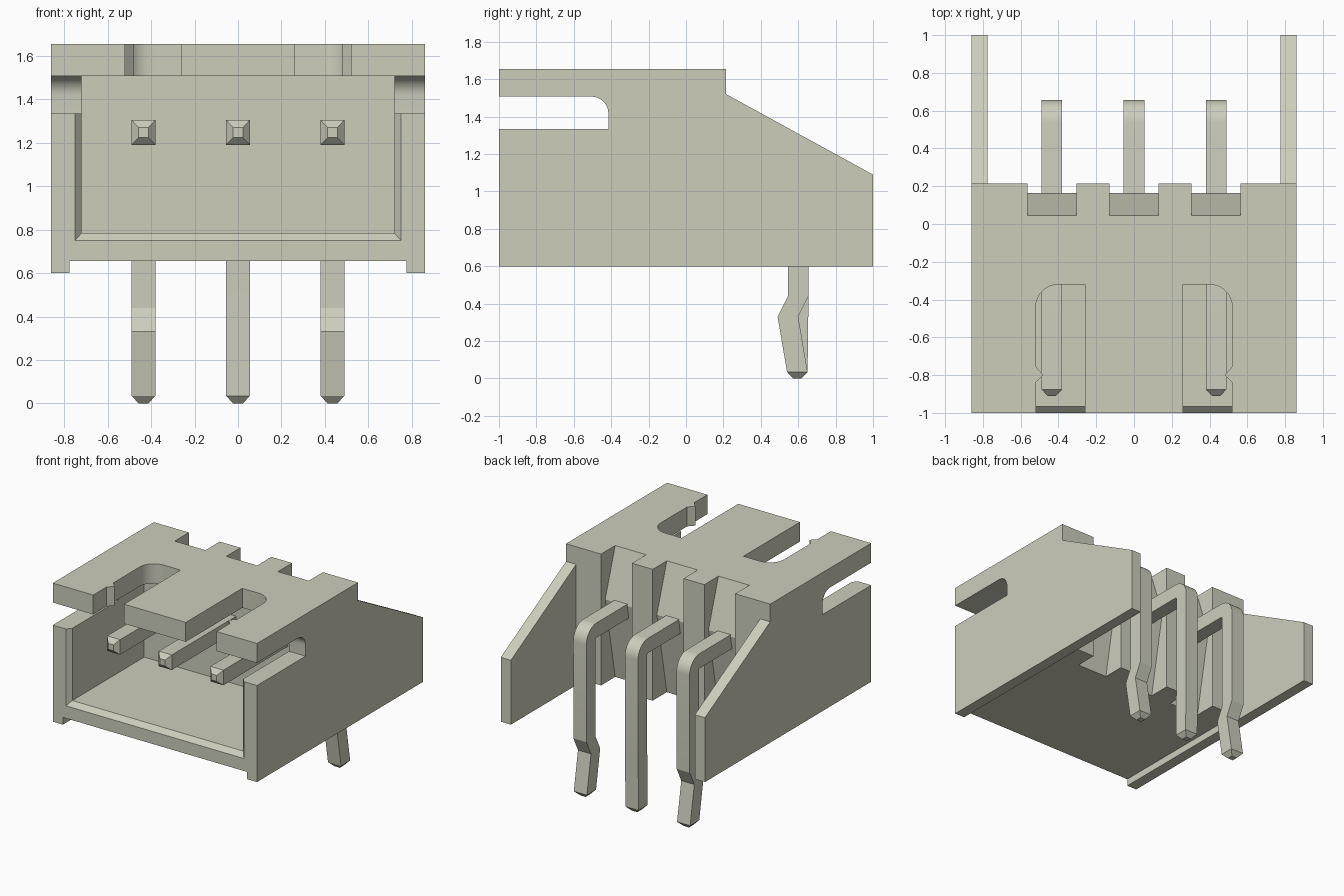
import bpy, bmesh, math
from mathutils import Vector

cube = bpy.data.objects.get("Cube")
if cube:
    bpy.data.objects.remove(cube, do_unlink=True)

# One pale plastic colour for everything
mat = bpy.data.materials.new("pale_olive_grey")
COL = (0.61, 0.617, 0.50, 1.0)
mat.diffuse_color = COL
mat.use_nodes = True
mat.node_tree.nodes["Principled BSDF"].inputs["Base Color"].default_value = COL


def loft(name, rings):
    """Join equal-length rings of points into a closed solid."""
    bm = bmesh.new()
    loops = [[bm.verts.new(p) for p in ring] for ring in rings]
    n = len(loops[0])
    for a, b in zip(loops, loops[1:]):
        for i in range(n):
            j = (i + 1) % n
            bm.faces.new((a[i], a[j], b[j], b[i]))
    bm.faces.new(loops[0])
    bm.faces.new(loops[-1])
    bmesh.ops.recalc_face_normals(bm, faces=bm.faces[:])
    mesh = bpy.data.meshes.new(name)
    bm.to_mesh(mesh)
    bm.free()
    mesh.materials.append(mat)
    ob = bpy.data.objects.new(name, mesh)
    bpy.context.collection.objects.link(ob)
    return ob


def extrude_x(name, yz, x0, x1):
    return loft(name, [[(x, y, z) for y, z in yz] for x in (x0, x1)])


def extrude_z(name, xy, z0, z1):
    return loft(name, [[(x, y, z) for x, y in xy] for z in (z0, z1)])


def box(name, x, y, z):
    return extrude_x(name, [(y[0], z[0]), (y[1], z[0]), (y[1], z[1]), (y[0], z[1])], *x)


def arc(cx, cy, r, a0, a1, n=8):
    return [(cx + r * math.cos(math.radians(a0 + (a1 - a0) * i / n)),
             cy + r * math.sin(math.radians(a0 + (a1 - a0) * i / n))) for i in range(n + 1)]


def select_only(ob):
    bpy.ops.object.select_all(action='DESELECT')
    ob.select_set(True)
    bpy.context.view_layer.objects.active = ob


def cut(ob, cutter):
    select_only(ob)
    mod = ob.modifiers.new("cut", 'BOOLEAN')
    mod.operation, mod.solver, mod.object = 'DIFFERENCE', 'EXACT', cutter
    bpy.ops.object.modifier_apply(modifier=mod.name)
    bpy.data.objects.remove(cutter, do_unlink=True)


def smooth(ob):
    select_only(ob)
    bpy.ops.object.shade_smooth_by_angle(angle=math.radians(25))


# Housing: side silhouette across the full width
W = 0.86
housing = extrude_x("housing", [(-1, 0.6), (1, 0.6), (1, 1.09), (0.215, 1.52),
                                (0.215, 1.655), (-1, 1.655)], -W, W)
# Clear the space between the rear wings and between the bottom skirts
cut(housing, box("rear_gap", (-0.775, 0.775), (0.215, 1.2), (0.4, 1.8)))
cut(housing, box("under_gap", (-0.775, 0.775), (-1.2, 1.2), (0.4, 0.655)))
# Front cavity and its bevelled mouth
cut(housing, box("cavity", (-0.72, 0.72), (-1.2, -0.1), (0.785, 1.507)))
mouth = []
for y, x, z in ((-1.035, 0.78, 0.715), (-0.9, 0.664, 0.85)):
    mouth.append([(-x, y, z), (x, y, z), (x, y, 1.42), (-x, y, 1.42)])
cut(housing, loft("mouth_bevel", mouth))
# Slot through both side walls, rounded at its upper rear corner
cut(housing, extrude_x("side_slot", [(-1.2, 1.335), (-0.415, 1.335)]
                       + arc(-0.505, 1.417, 0.09, 0, 90) + [(-1.2, 1.507)], -1, 1))
# Two roof slots with a pointed catch on the outer edge
for s in (-1, 1):
    pts = ([(0.26, -1.2), (0.26, -0.32)] + arc(0.40, -0.44, 0.12, 90, 0)
           + [(0.52, -0.755), (0.48, -0.80), (0.52, -0.84), (0.52, -1.2)])
    cut(housing, extrude_z("roof_slot", [(s * x, y) for x, y in pts], 1.44, 1.8))
# Ridge-backed recesses in the rear wall, one per pin
for x in (-0.435, 0, 0.435):
    cut(housing, extrude_x("rear_recess", [(0.012, 1.755), (0.165, 1.29), (0.035, 0.6),
                                           (0.3, 0.6), (0.3, 1.755)], x - 0.13, x + 0.13))
smooth(housing)


def pin(name, cx, leg):
    """Square bent pin; each station is (lower/inner point, upper/outer point, half width)."""
    h = 0.055
    st = [((-0.91, 1.225), (-0.91, 1.27), 0.022), ((-0.875, 1.19), (-0.875, 1.305), h)]
    inner = arc(0.535, 1.18, 0.01, 90, 0)
    outer = arc(0.535, 1.18, 0.122, 90, 0)
    st += [(i, o, h) for i, o in zip(inner, outer)]
    st += [((y, z), (y + 0.11, z), h) for y, z in leg]
    st += [((0.54, 0.035), (0.65, 0.035), h), ((0.573, 0), (0.617, 0), 0.022)]
    ob = loft(name, [[(cx - w, *a), (cx + w, *a), (cx + w, *b), (cx - w, *b)] for a, b, w in st])
    smooth(ob)


# Outer pins have a kinked leg, the middle one is straight
kink = [(0.545, 0.44), (0.49, 0.33)]
pin("right_pin", -0.435, kink)
pin("middle_pin", 0, [(0.545, 0.44)])
pin("left_pin", 0.435, kink)
